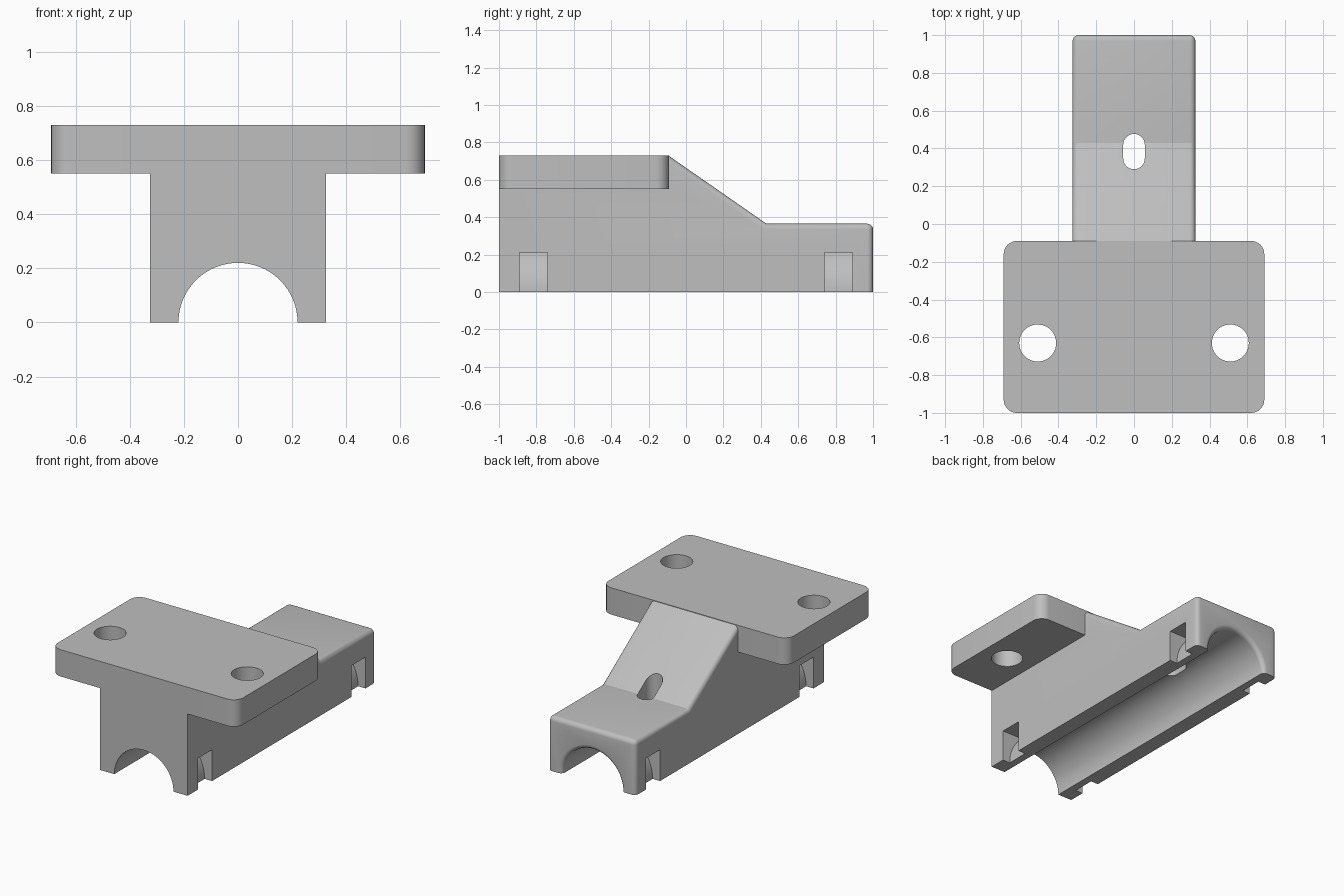
import bpy, bmesh, math
from mathutils import Vector

cube = bpy.data.objects.get("Cube")
if cube:
    bpy.data.objects.remove(cube, do_unlink=True)

grey = bpy.data.materials.new("plain grey")
grey.use_nodes = True
colour = (0.52, 0.52, 0.52, 1)
grey.diffuse_color = colour
grey.node_tree.nodes["Principled BSDF"].inputs["Base Color"].default_value = colour

HALF_W = 0.325
BORE = 0.22


def finish(name, bm):
    bmesh.ops.recalc_face_normals(bm, faces=bm.faces)
    mesh = bpy.data.meshes.new(name)
    bm.to_mesh(mesh)
    bm.free()
    mesh.materials.append(grey)
    obj = bpy.data.objects.new(name, mesh)
    bpy.context.collection.objects.link(obj)
    return obj


def prism_mesh(points, axis, start, end):
    """Extrude a 2D outline along an axis from start to end."""
    bm = bmesh.new()
    place = {"x": lambda a, b: (start, a, b),
             "y": lambda a, b: (a, start, b),
             "z": lambda a, b: (a, b, start)}[axis]
    face = bm.faces.new([bm.verts.new(place(a, b)) for a, b in points])
    out = bmesh.ops.extrude_face_region(bm, geom=[face])
    shift = Vector([(end - start) * (axis == k) for k in "xyz"])
    moved = [v for v in out["geom"] if isinstance(v, bmesh.types.BMVert)]
    bmesh.ops.translate(bm, verts=moved, vec=shift)
    return bm


def prism(name, points, axis, start, end):
    return finish(name, prism_mesh(points, axis, start, end))


def arc(cx, cy, r, a0, a1, n):
    angles = [math.radians(a0 + (a1 - a0) * i / n) for i in range(n + 1)]
    return [(cx + r * math.cos(a), cy + r * math.sin(a)) for a in angles]


def combine(target, other, operation):
    mod = target.modifiers.new(operation, 'BOOLEAN')
    mod.object = other
    mod.operation = operation
    mod.solver = 'EXACT'
    bpy.context.view_layer.objects.active = target
    bpy.ops.object.modifier_apply(modifier=mod.name)
    bpy.data.objects.remove(other, do_unlink=True)


# Body: side outline with rounded upper and rear edges
side = [(-1, 0), (1, 0), (1, 0.365), (0.43, 0.365), (-0.095, 0.73), (-1, 0.73)]
bm = prism_mesh(side, "x", -HALF_W, HALF_W)
rounded = []
for e in bm.edges:
    a, b = e.verts[0].co, e.verts[1].co
    along_x = abs(a.x - b.x) > 0.1
    rear = a.y > 0.99 and b.y > 0.99
    upper = a.z > 0.3 and b.z > 0.3
    if (rear and (upper or not along_x)) or (upper and not along_x):
        rounded.append(e)
bmesh.ops.bevel(bm, geom=rounded, offset=0.03, segments=5, profile=0.5,
                affect='EDGES')
body = finish("bracket_body", bm)

# Mounting plate with rounded corners
outline = []
for cx, cy, a in ((0.62, -0.16, 0), (-0.62, -0.16, 90),
                  (-0.62, -0.93, 180), (0.62, -0.93, 270)):
    outline += arc(cx, cy, 0.07, a, a + 90, 8)
combine(body, prism("mounting_plate", outline, "z", 0.55, 0.73), 'UNION')

# Pipe channel, flared at the rear mouth
flare = 0.03
rings = [(-1.1, BORE)]
rings += [(1 - flare + flare * math.sin(t), BORE + flare * (1 - math.cos(t)))
          for t in (math.radians(15 * i) for i in range(6))]
rings += [(1, BORE + flare), (1.1, BORE + flare)]
bm = bmesh.new()
loops = [[bm.verts.new((x, y, z)) for x, z in arc(0, 0, r, 0, 360, 64)[:-1]]
         for y, r in rings]
for lo, hi in zip(loops, loops[1:]):
    for i in range(len(lo)):
        j = (i + 1) % len(lo)
        bm.faces.new((lo[i], lo[j], hi[j], hi[i]))
bm.faces.new(loops[0])
bm.faces.new(loops[-1])
combine(body, finish("channel_cutter", bm), 'DIFFERENCE')

# Screw holes in the plate
for s in (-1, 1):
    hole = arc(s * 0.51, -0.63, 0.098, 0, 360, 40)[:-1]
    combine(body, prism("screw_hole", hole, "z", 0.4, 0.9), 'DIFFERENCE')

# Slot through the slope into the channel
slot = arc(0, 0.42, 0.057, 0, 180, 14) + arc(0, 0.347, 0.057, 180, 360, 14)
combine(body, prism("slot_cutter", slot, "z", 0.1, 0.9), 'DIFFERENCE')

# Strap notches on both sides, with a curved inner wall around the channel
inner = 0.27
top = math.degrees(math.asin(0.21 / inner))
for s in (-1, 1):
    notch = [(0.4, -0.05), (0.4, 0.21)] + arc(0, 0, inner, top, 0, 12)
    notch = [(s * x, z) for x, z in notch + [(inner, -0.05)]]
    for y in (-0.815, 0.815):
        cutter = prism("notch_cutter", notch, "y", y - 0.075, y + 0.075)
        combine(body, cutter, 'DIFFERENCE')

# Smooth the curves and keep the edges sharp
bpy.ops.object.select_all(action='DESELECT')
body.select_set(True)
bpy.context.view_layer.objects.active = body
bpy.ops.object.shade_smooth_by_angle(angle=math.radians(30))
